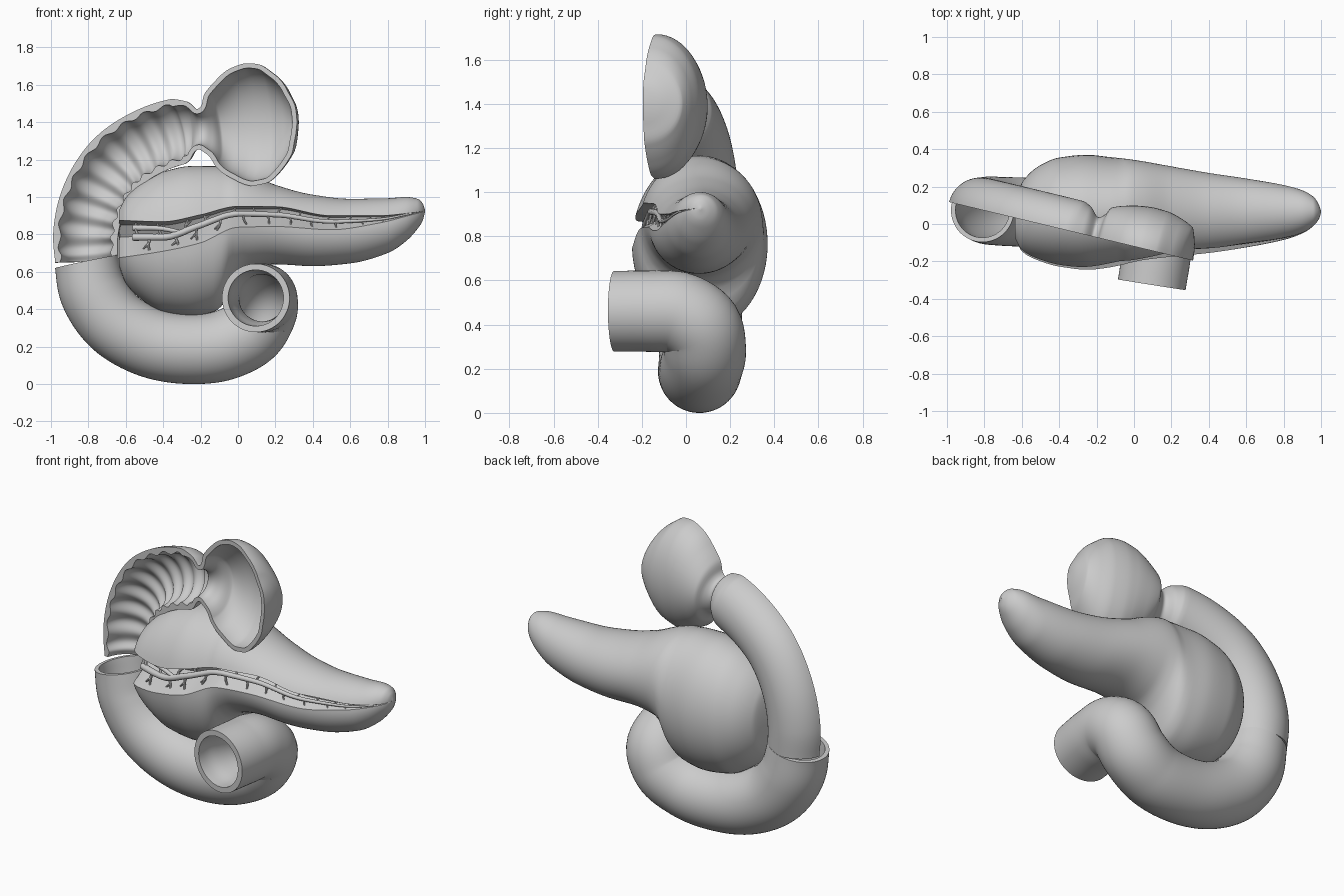
import bpy, bmesh, math, random
from mathutils import Vector as V

if "Cube" in bpy.data.objects:
    bpy.data.objects.remove(bpy.data.objects["Cube"])

random.seed(4)


def interp(ts, vs, t, mono=True):
    """Cubic Hermite through a table; mono avoids overshoot."""
    n = len(ts)
    d = [(vs[i + 1] - vs[i]) / (ts[i + 1] - ts[i]) for i in range(n - 1)]

    def slope(i):
        if i == 0:
            return d[0]
        if i == n - 1:
            return d[-1]
        if mono:
            return 0 if d[i - 1] * d[i] <= 0 else 2 * d[i - 1] * d[i] / (d[i - 1] + d[i])
        a, b = ts[i] - ts[i - 1], ts[i + 1] - ts[i]
        return (d[i - 1] * b + d[i] * a) / (a + b)
    t = min(max(t, ts[0]), ts[-1])
    i = max(k for k in range(n - 1) if ts[k] <= t)
    h = ts[i + 1] - ts[i]
    u = (t - ts[i]) / h
    return ((2*u**3 - 3*u*u + 1) * vs[i] + (u**3 - 2*u*u + u) * h * slope(i)
            + (3*u*u - 2*u**3) * vs[i + 1] + (u**3 - u*u) * h * slope(i + 1))


def loft(name, groups, angle=40, cap=True, cyclic=False):
    """Skin one or more series of closed rings into one object."""
    bm = bmesh.new()
    for rings in groups:
        vr = [[bm.verts.new(p) for p in r] for r in rings]
        m, n = len(vr), len(vr[0])
        for i in range(m if cyclic else m - 1):
            a, b = vr[i], vr[(i + 1) % m]
            for j in range(n):
                k = (j + 1) % n
                bm.faces.new((a[j], a[k], b[k], b[j]))
        if cap and not cyclic:
            bm.faces.new(vr[0][::-1])
            bm.faces.new(vr[-1])
    bmesh.ops.remove_doubles(bm, verts=bm.verts, dist=0.0003)
    bmesh.ops.recalc_face_normals(bm, faces=bm.faces)
    me = bpy.data.meshes.new(name)
    bm.to_mesh(me)
    bm.free()
    ob = bpy.data.objects.new(name, me)
    bpy.context.collection.objects.link(ob)
    bpy.context.view_layer.objects.active = ob
    ob.select_set(True)
    bpy.ops.object.shade_smooth_by_angle(angle=math.radians(angle))
    ob.select_set(False)
    return ob


def sample(pts, n):
    """Smooth path through points: arc parameters, positions, tangents."""
    ts = [0]
    for a, b in zip(pts, pts[1:]):
        ts.append(ts[-1] + (V(b[:3]) - V(a[:3])).length)
    ss = [ts[-1] * i / (n - 1) for i in range(n)]
    pos = [V([interp(ts, [p[c] for p in pts], s, False) for c in range(3)]) for s in ss]
    tan = [(pos[min(i + 1, n - 1)] - pos[max(i - 1, 0)]).normalized() for i in range(n)]
    return ts, ss, pos, tan


def tube(pts, radius, n, sides):
    """Rings of a round tube; radius is a function of 0..1."""
    _, _, pos, tan = sample(pts, n)
    up, rings = V((0.3, 0.9, 0.2)), []
    for i in range(n):
        up = (up - tan[i] * up.dot(tan[i])).normalized()
        side, r = tan[i].cross(up), radius(i / (n - 1))
        rings.append([pos[i] + r * (math.cos(a) * up + math.sin(a) * side)
                      for a in (2 * math.pi * j / sides for j in range(sides))])
    return rings


# lower duodenum: hollow tube curling round to an open front end
low = [(-.81, .075, .655), (-.775, .072, .5), (-.665, .066, .335), (-.48, .062, .225),
       (-.27, .06, .187), (-.06, .07, .212), (.075, .085, .29), (.13, .065, .39),
       (.133, -.03, .452), (.122, -.15, .46), (.095, -.325, .46)]
outer = tube(low, lambda t: interp([0, .12, .6, 1], [.172, .183, .187, .183], t), 90, 56)
inner = tube(low, lambda t: interp([0, .1, .86, .92, .97, 1],
                                   [.148, .15, .125, .135, .148, .15], t), 90, 56)
loft("lower_duodenum", [outer + inner[::-1]], cyclic=True)

# upper duodenum, pylorus and stomach end: half shell behind a slanted cut plane
xzr = [(-.81, .655, .172), (-.815, .8, .178), (-.775, .98, .18), (-.65, 1.18, .18),
       (-.48, 1.295, .18), (-.33, 1.348, .178), (-.265, 1.36, .152), (-.215, 1.362, .108),
       (-.18, 1.364, .135), (-.15, 1.368, .195), (-.08, 1.375, .265), (0, 1.383, .313),
       (.06, 1.387, .328), (.13, 1.39, .318), (.21, 1.395, .26), (.265, 1.398, .19),
       (.298, 1.4, .11), (.312, 1.4, .05), (.316, 1.4, 0)]
plane_y = lambda x: -.12 - .24 * x
back = V((.24, 1, 0)).normalized()
ts, ss, pos, tan = sample([(x, plane_y(x), z) for x, z, r in xzr], 260)
rad = [max(interp(ts, [p[2] for p in xzr], s), 0) for s in ss]
depth = lambda r: r if r < .17 else .17 + (r - .17) * .36
rings = []
for i, s in enumerate(ss):
    a, b = max(i - 1, 0), min(i + 1, len(ss) - 1)
    slope = V((ss[b] - ss[a], rad[b] - rad[a])).normalized()
    fold = interp([0, .05, ts[5], ts[6]], [0, 1, 1, 0], s)
    w = .026 + fold * (.008 + .009 * math.sin(2 * math.pi * s / .105))
    side, r = tan[i].cross(back), rad[i]
    r2, p2 = max(r - w * slope.x, 0), pos[i] + tan[i] * w * slope.y
    arc = [math.pi * j / 32 for j in range(33)]
    half = lambda p, q: [p + side * q * math.cos(t) + back * depth(q) * math.sin(t) for t in arc]
    rings.append(half(pos[i], r) + half(p2, r2)[::-1])
loft("upper_duodenum_and_stomach_end", [rings])

# pancreas sections: x, top, bottom, front, back
sec = [(-.635, .93, .63, -.10, .10), (-.6, .995, .54, -.16, .22), (-.5, 1.085, .44, -.205, .315),
       (-.4, 1.135, .385, -.23, .355), (-.25, 1.165, .365, -.245, .37), (-.13, 1.165, .385, -.232, .358),
       (-.07, 1.16, .44, -.22, .352), (-.03, 1.155, .55, -.21, .347), (.05, 1.13, .617, -.195, .335),
       (.2, 1.065, .64, -.175, .308), (.4, 1.012, .63, -.155, .273), (.6, .99, .645, -.125, .243),
       (.8, .993, .70, -.085, .208), (.9, 1.0, .765, -.05, .18), (.96, .99, .83, -.01, .145),
       (.988, .965, .875, .025, .105), (1, .93, .92, .06, .07)]
# groove along the front: x, upper edge, lower edge, depth
gro = [(-.635, .875, .675, .2), (-.4, .868, .71, .19), (-.2, .905, .755, .15), (0, .95, .838, .12),
       (.2, .948, .842, .10), (.5, .9, .825, .07), (.75, .9, .86, .04), (.94, .917, .908, .01),
       (1, .926, .924, .001)]
col = lambda tab, c, x: interp([r[0] for r in tab], [r[c] for r in tab], x)


def front_y(x, z):
    top, bot, f, b = [col(sec, c, x) for c in (1, 2, 3, 4)]
    u = max(-.98, min(.98, (2 * z - top - bot) / (top - bot)))
    return (f + b) / 2 - (b - f) / 2 * math.sqrt(1 - u * u)


rings = []
for i in range(121):
    x = -.635 + 1.635 * (1 - math.cos(math.pi * i / 120)) / 2
    top, bot, f, b = [col(sec, c, x) for c in (1, 2, 3, 4)]
    zu, zl, dep = [col(gro, c, x) for c in (1, 2, 3)]
    zc, hh, yc, hd = (top + bot) / 2, (top - bot) / 2, (f + b) / 2, (b - f) / 2
    ang = lambda z: math.asin(max(-.95, min(.95, (z - zc) / hh)))
    a0, a1 = ang(zu), 2 * math.pi + ang(zl)
    ring = [V((x, yc - hd * math.cos(t), zc + hh * math.sin(t)))
            for t in (a0 + (a1 - a0) * j / 60 for j in range(61))]
    hi, lo = ring[0].copy(), ring[-1].copy()
    base = lo.lerp(hi, .55) + V((0, dep, 0))
    roof = lo.lerp(hi, .88) + V((0, dep * .8, 0))
    ring += [lo.lerp(base, .5), base, base.lerp(roof, .5), roof, roof.lerp(hi, .5)]
    rings.append(ring)
loft("pancreas", [rings], angle=35)

# pancreatic duct: main tube, accessory tube and small side branches in the groove
duct_z = [(-.56, .785), (-.4, .785), (-.2, .85), (0, .91), (.2, .905), (.5, .868), (.75, .88), (.93, .912)]


def duct_at(x):
    z = interp([p[0] for p in duct_z], [p[1] for p in duct_z], x)
    return V((x, front_y(x, z) + col(gro, 3, x) * .35, z))


thick = lambda x: interp([-.6, .2, .93], [.02, .014, .005], x)
parts = [tube([duct_at(-.56 + 1.49 * i / 24) for i in range(25)],
              lambda t: thick(-.56 + 1.49 * t), 90, 12)]
parts.append(tube([duct_at(-.3), duct_at(-.4) + V((0, .01, .045)), duct_at(-.56) + V((0, .02, .05))],
                  lambda t: .011 + .005 * t, 14, 10))
for k in range(22):
    x = -.53 + k * .062
    sgn = -1 if k % 2 else 1
    zu, zl, dep = [col(gro, c, x) for c in (1, 2, 3)]
    p = duct_at(x)
    reach = (zu - p.z) * .9 if sgn > 0 else (zl - p.z) * .8
    end = p + V((random.uniform(-.03, .03), dep * (.2 if sgn > 0 else -.12), reach))
    mid = p.lerp(end, .5) + V((random.uniform(-.01, .01), 0, 0))
    r = thick(x) * .55
    parts.append(tube([p, mid, end], lambda t: r * (1 - .45 * t), 7, 8))
    if k < 8:
        fork = mid + V((.03 * sgn, 0, reach * .4))
        parts.append(tube([mid, fork], lambda t: r * (.8 - .4 * t), 4, 8))
loft("pancreatic_duct", parts)
